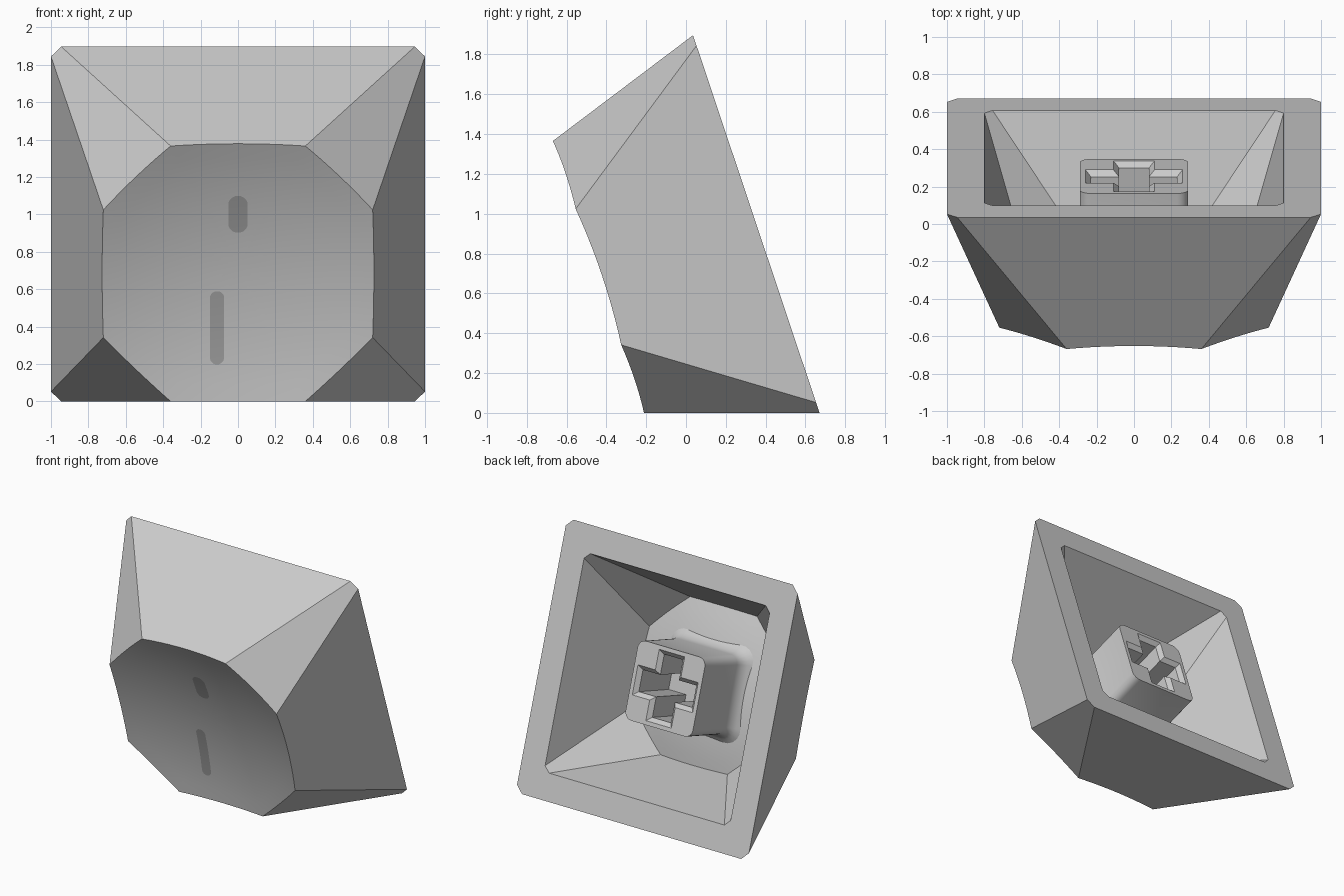
import bpy, bmesh, math
from mathutils import Matrix, Vector

if "Cube" in bpy.data.objects:
    bpy.data.objects.remove(bpy.data.objects["Cube"])

# Local frame: x across, y along the open rim, z from the rim plane to the dished face
TILT = math.atan2(0.28, 0.836)
S, C = math.sin(TILT), math.cos(TILT)
FRAME = Matrix(((1, 0, 0, 0), (0, -S, -C, 0.353), (0, C, -S, C), (0, 0, 0, 1)))

H, R = 0.836, 3.2                 # height of dish corners, dish sphere radius
RIM_R = math.hypot(0.36, 0.72)
TOP = H + math.sqrt(R * R - RIM_R ** 2)


def dish(x, y):
    return TOP - math.sqrt(R * R - x * x - y * y)


def material(name, value):
    m = bpy.data.materials.new(name)
    m.diffuse_color = (value, value, value, 1)
    m.use_nodes = True
    m.node_tree.nodes["Principled BSDF"].inputs["Base Color"].default_value = m.diffuse_color
    return m


def finish(bm, name, mat, recalc=True, angle=30):
    if recalc:
        bmesh.ops.recalc_face_normals(bm, faces=bm.faces[:])
    me = bpy.data.meshes.new(name)
    bm.to_mesh(me)
    bm.free()
    ob = bpy.data.objects.new(name, me)
    bpy.context.collection.objects.link(ob)
    me.materials.append(mat)
    ob.matrix_world = FRAME
    bpy.ops.object.select_all(action='DESELECT')
    ob.select_set(True)
    bpy.context.view_layer.objects.active = ob
    bpy.ops.object.shade_smooth_by_angle(angle=math.radians(angle))
    return ob


def octagon(a, b, z):
    pts = []
    for k in range(4):
        for x, y in ((a, b), (b, a)):
            for _ in range(k):
                x, y = -y, x
            pts.append(Vector((x, y, z)))
    return pts


def add_loop(bm, pts):
    return [bm.verts.new(p) for p in pts]


def bridge(bm, a, b):
    n = len(a)
    for i in range(n):
        j = (i + 1) % n
        bm.faces.new((a[i], a[j], b[j], b[i]))


def add_shell(bm, scale, seg=10, rings=8):
    """Tapered eight-sided wall closed by a spherical dish; returns the rim loop."""
    base, top = octagon(1, 0.945, 0), octagon(0.72, 0.36, H)
    # dish outline: where the sphere meets the slanted walls
    outline = []
    for i in range(8):
        j = (i + 1) % 8
        for k in range(seg):
            s = k / seg
            c, b = top[i].lerp(top[j], s), base[i].lerp(base[j], s)
            p = c.copy()
            for _ in range(8):
                p = c.lerp(b, (H - dish(p.x, p.y)) / H)
            outline.append(p)
    rim = add_loop(bm, [p * scale for p in base])
    edge = add_loop(bm, [p * scale for p in outline])
    n = len(edge)
    for i in range(8):
        arc = [edge[(i * seg + k) % n] for k in range(seg + 1)]
        bm.faces.new([rim[(i + 1) % 8], rim[i]] + arc)
    # dish surface as concentric rings
    prev = edge
    for r in range(rings - 1, 0, -1):
        f = r / rings
        ring = add_loop(bm, [Vector((p.x * f, p.y * f, dish(p.x * f, p.y * f))) * scale
                             for p in outline])
        bridge(bm, prev, ring)
        prev = ring
    centre = bm.verts.new((0, 0, dish(0, 0) * scale))
    for i in range(n):
        bm.faces.new((prev[i], prev[(i + 1) % n], centre))
    return rim


body = material("light_grey", 0.6)
mark = material("dark_grey", 0.38)

# Hollow cap: outer and inner shells joined by the flat rim
bm = bmesh.new()
bridge(bm, add_shell(bm, 1.0), add_shell(bm, 0.8))
finish(bm, "cap_shell", body)


def rounded_square(half, r, z, seg=5):
    pts = []
    for k in range(4):
        for i in range(seg + 1):
            a = math.pi / 2 * (k + i / seg)
            cx = half - r if k in (0, 3) else r - half
            cy = half - r if k in (0, 1) else r - half
            pts.append((cx + r * math.cos(a), cy + r * math.sin(a), z))
    return pts


def cross(length, half, z):
    pts = []
    for k in range(4):
        for x, y in ((length, -half), (length, half), (half, half)):
            for _ in range(k):
                x, y = -y, x
            pts.append((x, y, z))
    return pts


# Stem: rounded post flaring into the dish, with a chamfered cross socket
bm = bmesh.new()
post = [add_loop(bm, rounded_square(h, 0.06 + h - 0.29, z)) for z, h in
        ((0.103, 0.29), (0.52, 0.29), (0.565, 0.303), (0.60, 0.328), (0.635, 0.37))]
for a, b in zip(post, post[1:]):
    bridge(bm, a, b)
bm.faces.new(post[-1])
socket = [add_loop(bm, cross(l, h, z)) for l, h, z in
          ((0.26, 0.11, 0.103), (0.23, 0.08, 0.133), (0.23, 0.08, 0.52))]
for a, b in zip(socket, socket[1:]):
    bridge(bm, a, b)
bm.faces.new(socket[-1])
ends = [bm.edges.get((l[i], l[(i + 1) % len(l)]))
        for l in (post[0], socket[0]) for i in range(len(l))]
bmesh.ops.triangle_fill(bm, use_beauty=True, edges=ends, normal=(0, 0, -1))
finish(bm, "stem", body)


# Painted capsule marks that follow the dish
def capsule(name, cx, y0, y1, r):
    rows = [(y0 + r - r * math.cos(t * math.pi / 16), r * math.sin(t * math.pi / 16))
            for t in range(1, 9)]
    rows += [(y0 + r + (y1 - y0 - 2 * r) * k / 8, r) for k in range(1, 8)]
    rows += [(y0 + y1 - y, w) for y, w in reversed(rows[:8])]
    bm = bmesh.new()
    prev = None
    for y, w in rows:
        cur = [bm.verts.new((x, y, dish(x, y) + 0.004))
               for x in (cx - w, cx, cx + w)]
        if prev:
            for i in range(2):
                bm.faces.new((prev[i], prev[i + 1], cur[i + 1], cur[i]))
        prev = cur
    finish(bm, name, mark, recalc=False)


capsule("upper_mark", 0.0, 0.20, 0.415, 0.052)
capsule("lower_mark", -0.112, -0.53, -0.13, 0.038)
